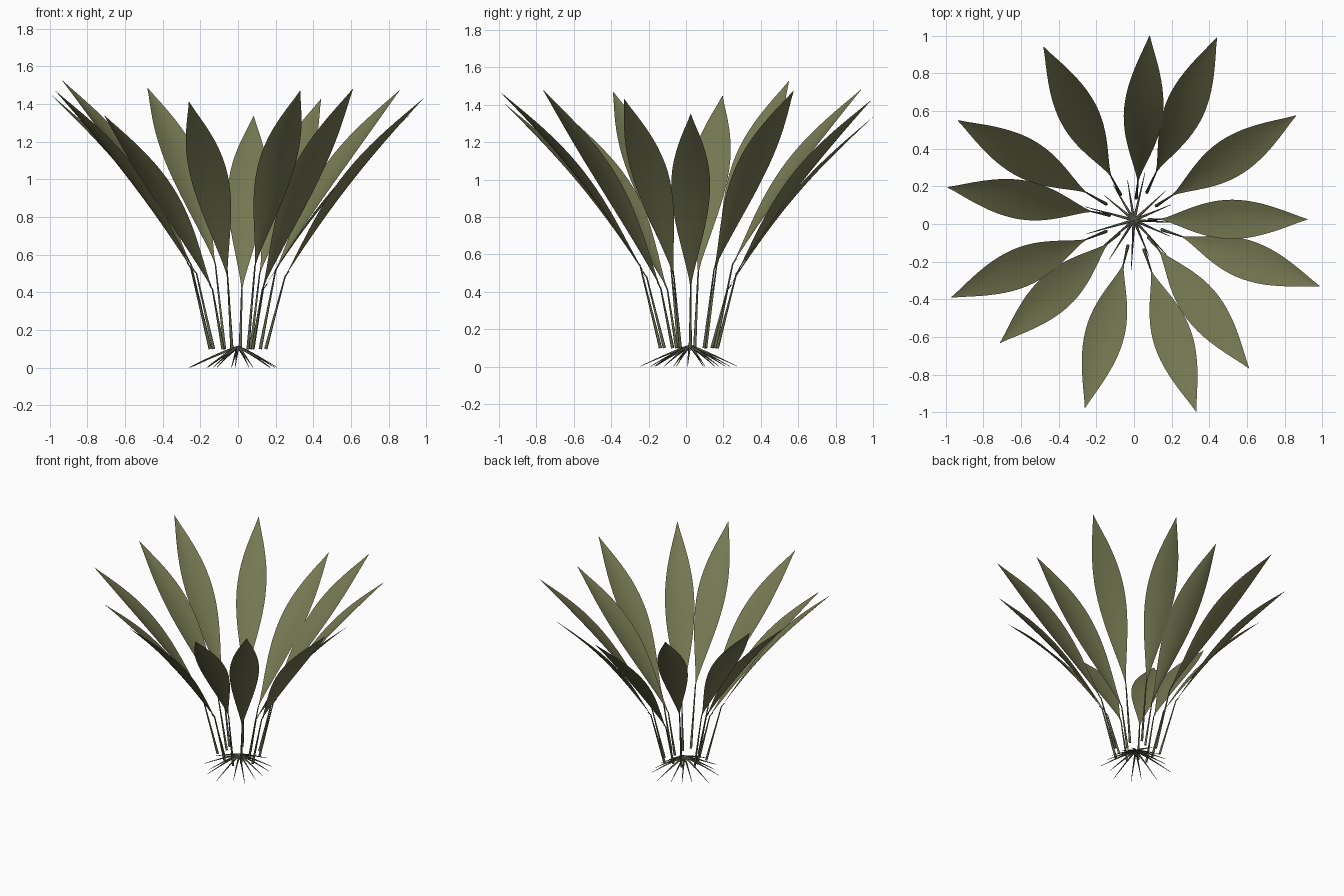
import bpy, math, random
from mathutils import Vector

if "Cube" in bpy.data.objects:
    bpy.data.objects.remove(bpy.data.objects["Cube"])

random.seed(4)
C = Vector((0, 0.02, 0))  # plant axis


def material(name, rgb):
    m = bpy.data.materials.new(name)
    m.diffuse_color = (*rgb, 1)
    m.use_nodes = True
    m.node_tree.nodes["Principled BSDF"].inputs["Base Color"].default_value = m.diffuse_color
    return m


leaf_mat = material("leaf_green", (0.18, 0.19, 0.085))
stem_mat = material("stem_green", (0.12, 0.135, 0.07))
root_mat = material("root_brown", (0.10, 0.10, 0.07))

# base x, y, z, tip x, y, z for every leaf
LEAVES = [
    (0.02, 0.22, 0.41, 0.083, 1.0, 1.335),
    (0.115, 0.27, 0.50, 0.44, 0.99, 1.425),
    (0.20, 0.15, 0.52, 0.86, 0.575, 1.475),
    (0.135, 0.025, 0.42, 0.92, 0.025, 1.35),
    (0.25, -0.065, 0.485, 0.985, -0.33, 1.43),
    (0.13, -0.135, 0.42, 0.61, -0.765, 1.48),
    (0.09, -0.245, 0.54, 0.33, -0.995, 1.47),
    (-0.055, -0.21, 0.48, -0.26, -0.975, 1.41),
    (-0.135, -0.10, 0.415, -0.71, -0.63, 1.34),
    (-0.25, -0.08, 0.53, -0.97, -0.39, 1.47),
    (-0.22, 0.065, 0.50, -0.99, 0.195, 1.447),
    (-0.25, 0.165, 0.55, -0.935, 0.55, 1.527),
    (-0.12, 0.25, 0.55, -0.48, 0.94, 1.485),
]


def leaf(name, base, tip, half=0.104, rows=20, cols=6):
    """Arched, slightly cupped blade pointed at both ends."""
    axis = tip - base
    side = Vector((-axis.y, axis.x, 0)).normalized()
    up = axis.normalized().cross(side)
    verts, faces = [], []
    for i in range(rows + 1):
        t = i / rows
        mid = base + axis * t + up * 0.045 * math.sin(math.pi * t)
        w = max(half * max(math.sin(math.pi * t ** 1.15), 0) ** 1.05, 0.0015)
        for j in range(cols + 1):
            s = 2 * j / cols - 1
            verts.append(mid + side * w * s + up * 0.14 * w * s * s)
    n = cols + 1
    for i in range(rows):
        for j in range(cols):
            a = i * n + j
            faces.append((a, a + n, a + n + 1, a + 1))
    me = bpy.data.meshes.new(name)
    me.from_pydata(verts, [], faces)
    me.polygons.foreach_set("use_smooth", [True] * len(faces))
    me.materials.append(leaf_mat)
    bpy.context.collection.objects.link(bpy.data.objects.new(name, me))


def tube(name, pts, radii, mat):
    """Tapered round strand through the points."""
    cu = bpy.data.curves.new(name, "CURVE")
    cu.dimensions = "3D"
    cu.bevel_depth = 1
    cu.bevel_resolution = 1
    cu.use_fill_caps = True
    sp = cu.splines.new("POLY")
    sp.points.add(len(pts) - 1)
    for p, co, r in zip(sp.points, pts, radii):
        p.co = (*co, 1)
        p.radius = r
    cu.materials.append(mat)
    bpy.context.collection.objects.link(bpy.data.objects.new(name, cu))


# leaves with their stems
for k, v in enumerate(LEAVES):
    base, tip = Vector(v[:3]), Vector(v[3:])
    leaf(f"leaf_{k + 1}", base, tip)
    foot = C + (base - C) * 0.59
    foot.z = 0.10
    end = base + (tip - base) * 0.03
    tube(f"stem_{k + 1}", [foot, foot.lerp(base, 0.5), base, end],
         [0.009, 0.006, 0.004, 0.002], stem_mat)

# roots spreading from the crown to the ground
N = 15
for k in range(N):
    a = 2 * math.pi * (k + random.uniform(-0.25, 0.25)) / N
    length = random.uniform(0.2, 0.275)
    pts, radii = [], []
    for i in range(9):
        t = i / 8
        r = length * t
        pts.append(C + Vector((r * math.cos(a), r * math.sin(a),
                               0.002 + 0.108 * (1 - t ** 1.15))))
        radii.append(0.007 * (1 - t) + 0.0012)
    tube(f"root_{k + 1}", pts, radii, root_mat)
